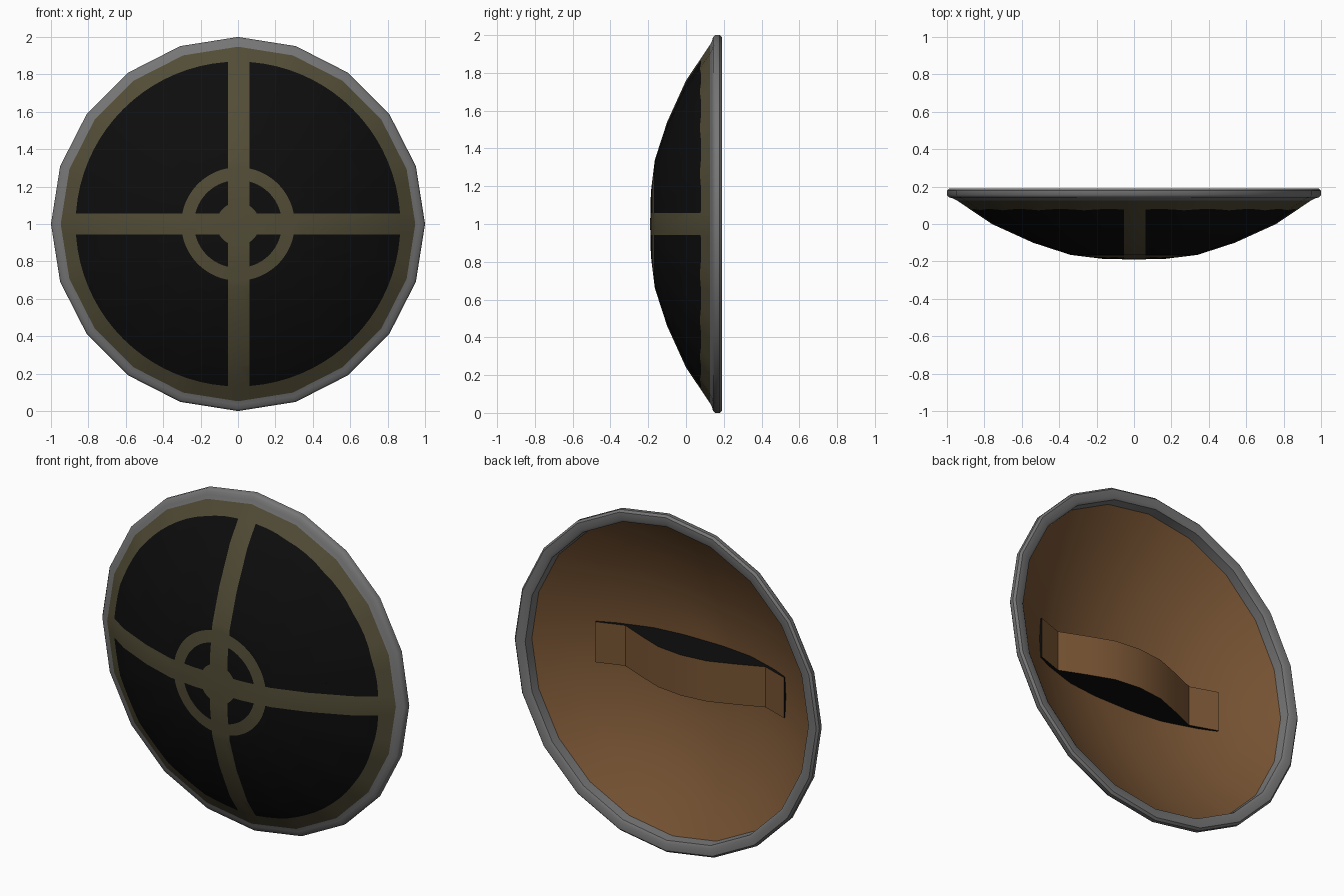
import bpy, bmesh, math

if "Cube" in bpy.data.objects:
    bpy.data.objects.remove(bpy.data.objects["Cube"])

def material(name, rgb):
    m = bpy.data.materials.new(name)
    m.diffuse_color = (*rgb, 1)
    m.use_nodes = True
    m.node_tree.nodes["Principled BSDF"].inputs["Base Color"].default_value = m.diffuse_color
    return m

BLACK = material("black paint", (0.004, 0.004, 0.004))
OLIVE = material("olive bronze", (0.085, 0.073, 0.037))
GREY = material("grey steel", (0.18, 0.18, 0.18))
BROWN = material("brown leather", (0.19, 0.09, 0.034))

SIDES = 20
DOME = [(0, -0.19), (0.17, -0.186), (0.34, -0.165), (0.54, -0.1), (0.76, 0.0), (0.975, 0.145)]

def dome_y(r):
    """Depth of the dome at radius r."""
    for (r0, y0), (r1, y1) in zip(DOME, DOME[1:]):
        if r <= r1:
            return y0 + (y1 - y0) * (r - r0) / (r1 - r0)
    return DOME[-1][1]

def poly_scale(t):
    """Radius of the 20-sided outline at angle t, relative to its corners."""
    step = 2 * math.pi / SIDES
    return math.cos(step / 2) / math.cos((t % step) - step / 2)

def finish(bm, name, mats, angle=35):
    me = bpy.data.meshes.new(name)
    bm.to_mesh(me)
    bm.free()
    ob = bpy.data.objects.new(name, me)
    bpy.context.collection.objects.link(ob)
    for m in mats:
        me.materials.append(m)
    if angle:
        bpy.ops.object.select_all(action='DESELECT')
        ob.select_set(True)
        bpy.context.view_layer.objects.active = ob
        bpy.ops.object.shade_smooth_by_angle(angle=math.radians(angle))
    return ob

def sweep(bm, n, rings, closed=False):
    """Join rings, each a function of angle giving (radius, y), around the y axis."""
    grid = []
    for ring in rings:
        row = []
        for i in range(n):
            t = 2 * math.pi * i / n
            r, y = ring(t)
            row.append(bm.verts.new((r * math.sin(t), y, 1 + r * math.cos(t))))
        grid.append(row)
    pairs = list(zip(grid, grid[1:]))
    if closed:
        pairs.append((grid[-1], grid[0]))
    for a, b in pairs:
        for i in range(n):
            j = (i + 1) % n
            bm.faces.new((a[i], a[j], b[j], b[i]))
    return grid

def face_y(bm, sign):
    bm.normal_update()
    for f in bm.faces:
        if f.normal.y * sign < 0:
            f.normal_flip()
    bm.normal_update()

def edge_ring(r, y):
    return lambda t: (r * poly_scale(t), y)

def round_ring(r):
    return lambda t: (r, dome_y(r / poly_scale(t)))

def plain_ring(r, y):
    return lambda t: (r, y)

# Painted front dome: true circles for the painted rings, cut along the cross
R_BOSS, R_IN, R_OUT, R_EDGE, BAR, OFF = 0.115, 0.235, 0.303, 0.868, 0.057, 0.004
rings = [round_ring(R_BOSS), edge_ring(*DOME[1]), round_ring(R_IN), round_ring(R_OUT),
         edge_ring(*DOME[2]), edge_ring(*DOME[3]), edge_ring(*DOME[4]),
         round_ring(R_EDGE), edge_ring(*DOME[5])]
bm = bmesh.new()
grid = sweep(bm, SIDES * 4, rings)
tip = bm.verts.new((0, DOME[0][1], 1))
for i in range(SIDES * 4):
    bm.faces.new((tip, grid[0][i], grid[0][(i + 1) % (SIDES * 4)]))
for s in (-1, 1):
    for co, no in (((s * BAR + OFF, 0, 0), (1, 0, 0)), ((0, 0, 1 + s * BAR), (0, 0, 1))):
        bmesh.ops.bisect_plane(bm, geom=bm.verts[:] + bm.edges[:] + bm.faces[:],
                               dist=1e-5, plane_co=co, plane_no=no)
face_y(bm, -1)
for f in bm.faces:
    c = f.calc_center_median()
    x, z = c.x, c.z - 1
    r = math.hypot(x, z)
    olive = (abs(x - OFF) < BAR or abs(z) < BAR or r < R_BOSS
             or R_IN - 0.001 < r < R_OUT - 0.001 or r > R_EDGE)
    f.material_index = 1 if olive else 0
finish(bm, "shield_front", [BLACK, OLIVE])

# Leather lining on the hollow back
LINING = 0.012
bm = bmesh.new()
grid = sweep(bm, SIDES, [plain_ring(r, y + LINING) for r, y in DOME[1:]])
bm.faces.new(grid[0])
face_y(bm, 1)
finish(bm, "shield_lining", [BROWN])

# Metal rim
bm = bmesh.new()
profile = [(0.968, 0.137), (0.99, 0.143), (1.0, 0.155), (1.0, 0.178), (0.988, 0.19),
           (0.945, 0.19), (0.93, 0.18), (0.925, 0.115)]
sweep(bm, SIDES, [plain_ring(r, y) for r, y in profile], closed=True)
bmesh.ops.recalc_face_normals(bm, faces=bm.faces[:])
finish(bm, "rim", [GREY], 40)

# Arm strap: bowed leather front with dark sides reaching down to the lining
HALF = 0.12
half = [(0.62, -0.033), (0.46, -0.088), (0.31, -0.025), (0.16, 0.032)]
front = half + [(0, 0.05)] + [(-x, y) for x, y in reversed(half)]
back = [(x, dome_y(math.hypot(x, HALF)) + 0.003) for x, _ in front]
bm = bmesh.new()
cols = []
for (x, y), (_, yb) in zip(front, back):
    cols.append([bm.verts.new((x, py, 1 + pz)) for py, pz in
                 ((y, HALF), (y, -HALF), (yb, -HALF), (yb, HALF))])
for a, b in zip(cols, cols[1:]):
    for k in range(4):
        m = (k + 1) % 4
        f = bm.faces.new((a[k], a[m], b[m], b[k]))
        f.material_index = 0 if k == 0 else 1
for c in (cols[0], cols[-1]):
    bm.faces.new(c).material_index = 1
bmesh.ops.recalc_face_normals(bm, faces=bm.faces[:])
finish(bm, "arm_strap", [BROWN, BLACK], 30)
